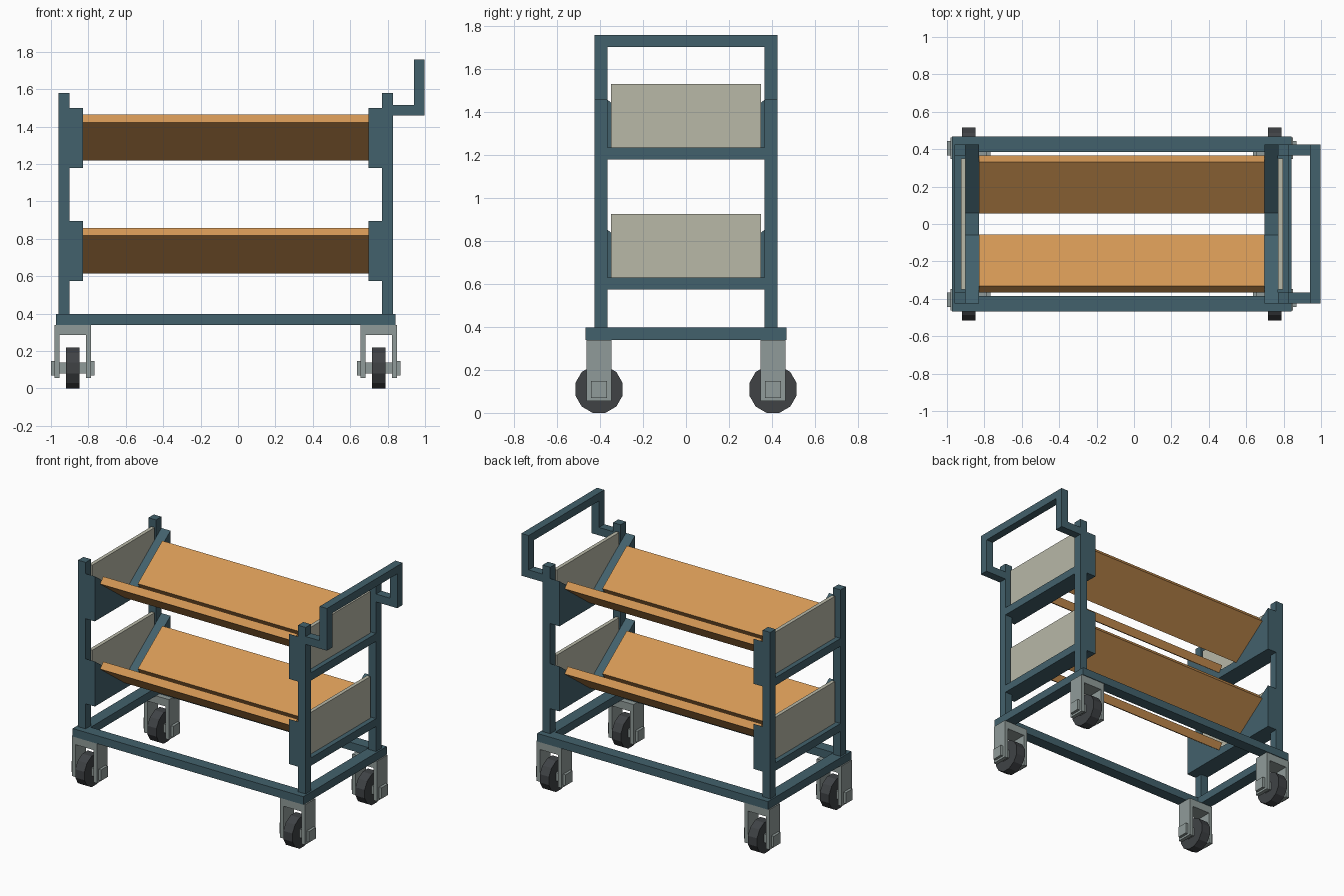
import bpy, math
from mathutils import Matrix

if "Cube" in bpy.data.objects:
    bpy.data.objects.remove(bpy.data.objects["Cube"])

CX = -0.065          # the cart body is centred here; the handle overhangs on the right


def material(name, rgb):
    m = bpy.data.materials.new(name)
    m.diffuse_color = (*rgb, 1)
    m.use_nodes = True
    m.node_tree.nodes["Principled BSDF"].inputs["Base Color"].default_value = m.diffuse_color
    return m


BLUE = material("painted_steel", (0.055, 0.12, 0.15))
WOOD = material("wood", (0.65, 0.31, 0.09))
PANEL = material("panel", (0.48, 0.48, 0.39))
STEEL = material("bare_steel", (0.28, 0.33, 0.32))
RUBBER = material("rubber", (0.05, 0.055, 0.06))


def prism(name, profile, x0, x1, mat):
    """Extrude a (y, z) profile from x0 to x1."""
    n = len(profile)
    area = sum(profile[i - 1][0] * profile[i][1] - profile[i][0] * profile[i - 1][1] for i in range(n))
    if area < 0:
        profile = profile[::-1]
    x0, x1 = min(x0, x1), max(x0, x1)
    verts = [(x, y, z) for x in (x0, x1) for y, z in profile]
    faces = [tuple(reversed(range(n))), tuple(range(n, 2 * n))]
    faces += [(i, (i + 1) % n, n + (i + 1) % n, n + i) for i in range(n)]
    mesh = bpy.data.meshes.new(name)
    mesh.from_pydata(verts, [], faces)
    mesh.materials.append(mat)
    ob = bpy.data.objects.new(name, mesh)
    bpy.context.collection.objects.link(ob)
    return ob


def box(name, x, y, z, mat):
    return prism(name, [(y[0], z[0]), (y[1], z[0]), (y[1], z[1]), (y[0], z[1])], x[0], x[1], mat)


def span(c, half):
    return (c - half, c + half)


# Base frame
for s in (-1, 1):
    box("base_side_rail", span(CX, 0.907), span(s * 0.427, 0.041), (0.34, 0.397), BLUE)
    box("base_end_rail", span(CX + s * 0.865, 0.042), (-0.386, 0.386), (0.34, 0.397), BLUE)

# Corner posts and casters
for sx in (-1, 1):
    for sy in (-1, 1):
        box("corner_post", span(CX + sx * 0.865, 0.03), span(sy * 0.395, 0.03), (0.397, 1.58), BLUE)

        cx, cy = CX + sx * 0.818, sy * 0.405
        box("caster_fork_top", span(cx, 0.071), span(cy, 0.058), (0.285, 0.34), STEEL)
        for s in (-1, 1):
            box("caster_fork_leg", span(cx + s * 0.0845, 0.0135), span(cy, 0.058), (0.055, 0.34), STEEL)
            box("caster_axle_cap", span(cx + s * 0.1075, 0.0095), span(cy, 0.038), (0.07, 0.148), STEEL)
        box("caster_axle", span(cx, 0.071), span(cy, 0.03), (0.08, 0.14), STEEL)
        r = 0.11 / math.cos(math.pi / 12)
        ring = [(cy + r * math.cos(math.radians(15 + 30 * k)),
                 0.11 + r * math.sin(math.radians(15 + 30 * k))) for k in range(12)]
        prism("caster_wheel", ring, cx - 0.036, cx + 0.036, RUBBER)

# Two V-shaped shelf tiers
for z in (0.575, 1.18):
    for s in (-1, 1):
        # sloping board, low edge toward the middle
        board = [(0.365, 0.243), (0.332, 0.284), (0.057, 0.084), (0.09, 0.04)]
        prism("shelf_board", [(s * y, z + h) for y, h in board], CX - 0.763, CX + 0.763, WOOD)
        # notched bracket carrying the boards
        notch = [(-0.425, 0), (0.425, 0), (0.425, 0.32), (0.06, 0.056), (-0.06, 0.056), (-0.425, 0.32)]
        prism("shelf_bracket", [(y, z + h) for y, h in notch], CX + s * 0.763, CX + s * 0.835, BLUE)
        # end cross bar and end panel
        box("end_cross_bar", span(CX + s * 0.865, 0.03), (-0.365, 0.365), (z, z + 0.056), BLUE)
        box("end_panel", span(CX + s * 0.848, 0.013), (-0.35, 0.35), (z + 0.056, z + 0.352), PANEL)

# Push handle
for s in (-1, 1):
    box("handle_arm", (0.83, 0.94), span(s * 0.395, 0.03), (1.46, 1.516), BLUE)
    box("handle_upright", (0.94, 0.997), span(s * 0.395, 0.03), (1.46, 1.76), BLUE)
box("handle_grip", (0.94, 0.997), (-0.365, 0.365), (1.704, 1.76), BLUE)
